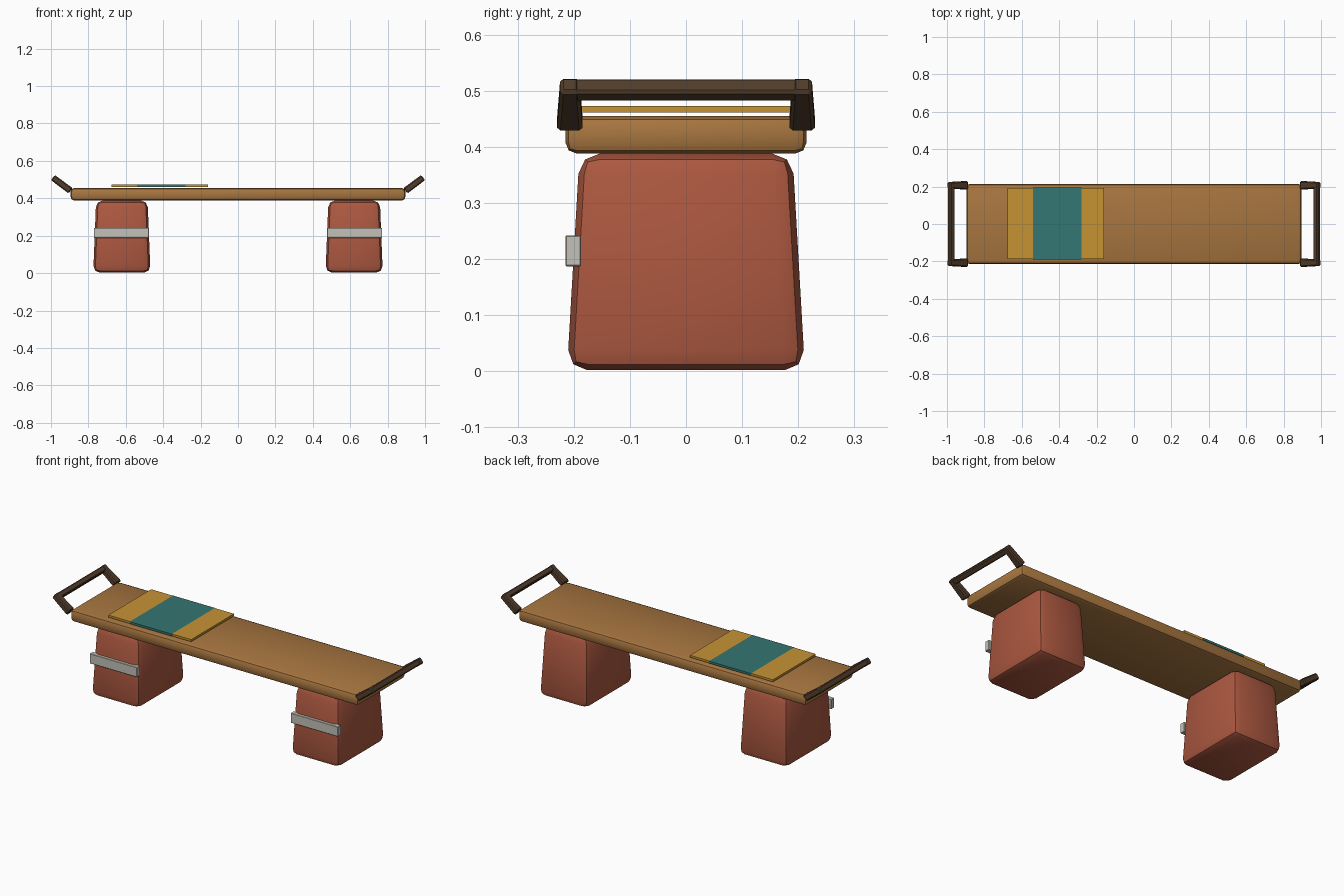
import bpy
import bmesh
from mathutils import Matrix, Vector

if "Cube" in bpy.data.objects:
    bpy.data.objects.remove(bpy.data.objects["Cube"], do_unlink=True)


def material(name, r, g, b):
    """Flat material from 0-255 display values, stored as linear."""
    lin = [c / 12.92 if c < 0.04 else ((c + 0.055) / 1.055) ** 2.4
           for c in (r / 255, g / 255, b / 255)]
    mat = bpy.data.materials.new(name)
    mat.use_nodes = True
    mat.diffuse_color = (*lin, 1)
    bsdf = mat.node_tree.nodes["Principled BSDF"]
    bsdf.inputs["Base Color"].default_value = (*lin, 1)
    bsdf.inputs["Roughness"].default_value = 0.8
    return mat


wood = material("warm wood", 168, 118, 64)
dark_wood = material("dark wood", 80, 60, 42)
clay = material("red clay", 172, 88, 64)
stone = material("pale grey", 196, 193, 183)
ochre = material("ochre cloth", 198, 147, 52)
teal = material("teal cloth", 52, 118, 114)


def block(name, size, mat, matrix, bevel=0.0, segments=1, taper=(1, 1)):
    """Box with the +z end scaled by taper, then bevelled and placed."""
    bm = bmesh.new()
    bmesh.ops.create_cube(bm, size=1)
    for v in bm.verts:
        top = v.co.z > 0
        v.co = Vector(a * b for a, b in zip(v.co, size))
        if top:
            v.co.x *= taper[0]
            v.co.y *= taper[1]
    if bevel:
        bmesh.ops.bevel(bm, geom=bm.edges[:], offset=bevel, segments=segments,
                        profile=0.5, affect='EDGES')
    bmesh.ops.transform(bm, matrix=matrix, verts=bm.verts)
    bmesh.ops.recalc_face_normals(bm, faces=bm.faces)
    mesh = bpy.data.meshes.new(name)
    bm.to_mesh(mesh)
    bm.free()
    mesh.materials.append(mat)
    obj = bpy.data.objects.new(name, mesh)
    bpy.context.collection.objects.link(obj)
    bpy.ops.object.select_all(action='DESELECT')
    obj.select_set(True)
    bpy.context.view_layer.objects.active = obj
    bpy.ops.object.shade_smooth_by_angle()
    return obj


def at(x, y, z):
    return Matrix.Translation((x, y, z))


# Seat plank
block("seat_plank", (1.79, 0.43, 0.067), wood, at(0, 0, 0.4215), 0.02, 2)

# Cloth runner laid over the seat
for name, x0, x1, width, mat in (("cloth_outer_end", -0.675, -0.54, 0.38, ochre),
                                 ("cloth_middle", -0.54, -0.28, 0.384, teal),
                                 ("cloth_inner_end", -0.28, -0.16, 0.38, ochre)):
    block(name, (x1 - x0, width, 0.012), mat, at((x0 + x1) / 2, 0.003, 0.467))

for side, s in (("left", 1), ("right", -1)):
    # Tapered block leg with a band across its front
    block(side + "_leg", (0.306, 0.424, 0.386), clay, at(s * 0.621, 0, 0.195),
          0.036, 2, taper=(0.9, 0.895))
    block(side + "_leg_band", (0.294, 0.028, 0.055), stone,
          at(s * 0.624, -0.201, 0.2145), 0.002)

    # Slanted end handle: two arms and a cross bar
    inner = Vector((s * 0.895, 0, 0.44))
    tip = Vector((s * 0.99, 0, 0.511))
    axis = tip - inner
    turn = axis.to_track_quat('Z', 'Y').to_matrix().to_4x4()
    # Rows of the frame: local z along the arm, local y across the bench
    z_axis = axis.normalized()
    y_axis = Vector((0, 1, 0))
    x_axis = y_axis.cross(z_axis)
    turn = Matrix((x_axis, y_axis, z_axis)).transposed().to_4x4()
    middle = (inner + tip) / 2
    for end, e in (("back", 1), ("front", -1)):
        place = at(middle.x, e * 0.207, middle.z) @ turn
        block(f"{side}_handle_{end}_arm", (0.036, 0.046, axis.length), dark_wood,
              place, 0.006, 1, taper=(0.95, 0.75))
    bar = tip - z_axis * 0.016
    block(side + "_handle_bar", (0.032, 0.445, 0.03), dark_wood,
          at(*bar) @ turn, 0.005)
